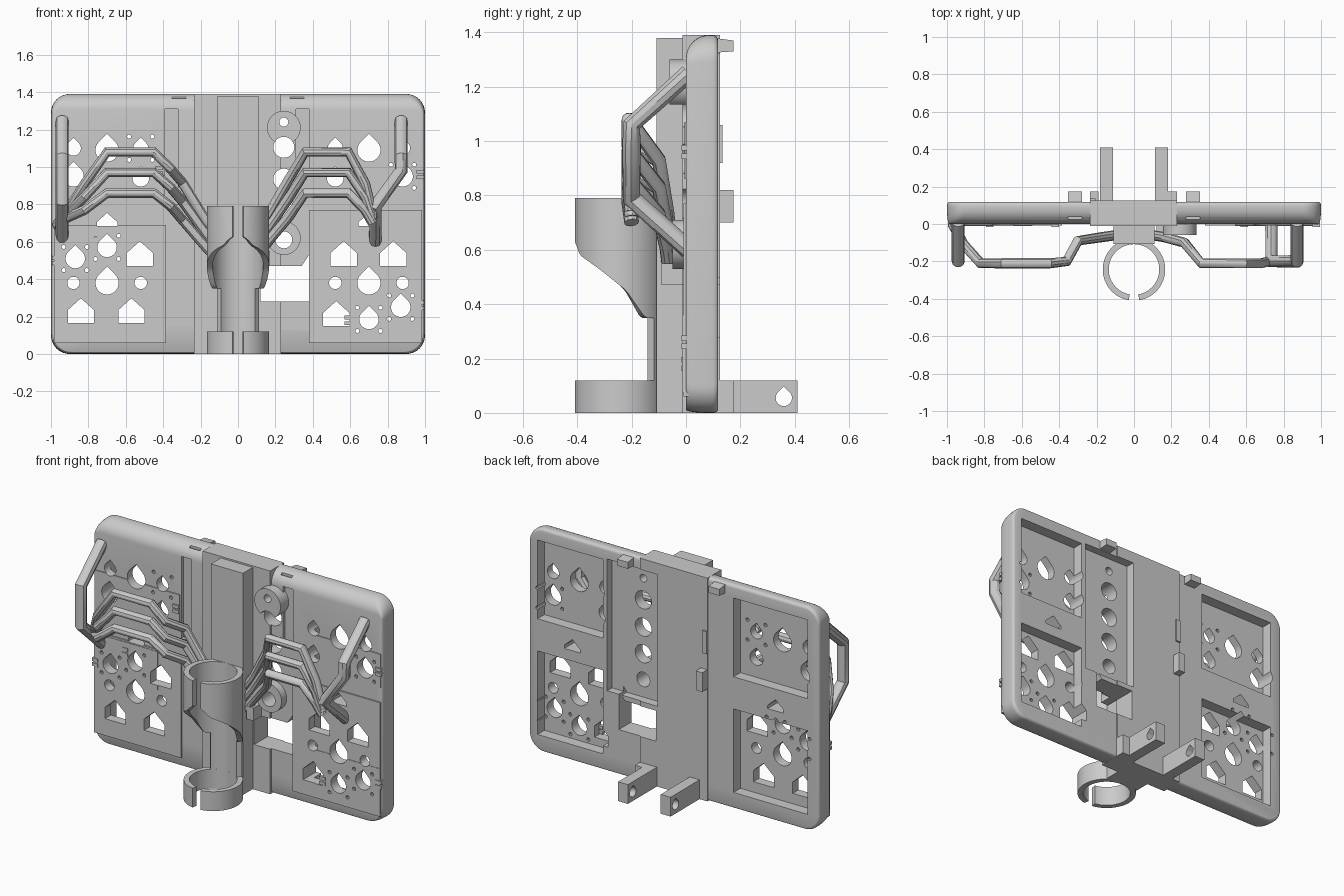
import bpy, bmesh, math

if "Cube" in bpy.data.objects:
    bpy.data.objects.remove(bpy.data.objects["Cube"])

grey = bpy.data.materials.new("plain_grey")
grey.use_nodes = True
grey.diffuse_color = (0.6, 0.6, 0.6, 1)
grey.node_tree.nodes["Principled BSDF"].inputs["Base Color"].default_value = (0.6, 0.6, 0.6, 1)


def finish(name, bm):
    bmesh.ops.recalc_face_normals(bm, faces=bm.faces)
    me = bpy.data.meshes.new(name)
    bm.to_mesh(me)
    bm.free()
    me.materials.append(grey)
    ob = bpy.data.objects.new(name, me)
    bpy.context.scene.collection.objects.link(ob)
    return ob


def loft(bm, rings):
    """Join equal rings of points into a capped solid."""
    rows = [[bm.verts.new(p) for p in ring] for ring in rings]
    bm.faces.new(rows[0])
    bm.faces.new(rows[-1][::-1])
    for lo, hi in zip(rows, rows[1:]):
        for i in range(len(lo)):
            j = (i + 1) % len(lo)
            bm.faces.new((lo[i], hi[i], hi[j], lo[j]))


def solid(name, profiles, a, b, axis="y"):
    """Extrude profiles: (x, z) along y, or (y, z) along x."""
    bm = bmesh.new()
    for pts in profiles:
        loft(bm, [[(u, d, v) if axis == "y" else (d, u, v) for u, v in pts] for d in (a, b)])
    return finish(name, bm)


def rect(x0, x1, z0, z1):
    return [(x0, z0), (x1, z0), (x1, z1), (x0, z1)]


def rounded(x0, x1, z0, z1, r_low, r_top, steps=8):
    """Rounded rectangle, from lower left counter-clockwise."""
    pts = []
    corners = [(x0 + r_low, z0 + r_low, r_low), (x1 - r_low, z0 + r_low, r_low),
               (x1 - r_top, z1 - r_top, r_top), (x0 + r_top, z1 - r_top, r_top)]
    for k, (x, z, r) in enumerate(corners):
        for i in range(steps + 1):
            t = math.pi * (1 + k / 2 + i / steps / 2)
            pts.append((x + r * math.cos(t), z + r * math.sin(t)))
    return pts


def disc(x, z, r, n=32):
    return [(x + r * math.cos(2 * math.pi * i / n), z + r * math.sin(2 * math.pi * i / n)) for i in range(n)]


def teardrop(x, z, r, n=20):
    """Circle with a pointed roof."""
    arc = [math.radians(135 + 270 * i / n) for i in range(n + 1)]
    return [(x + r * math.cos(t), z + r * math.sin(t)) for t in arc] + [(x, z + r * 1.41)]


def house(x, z, w=0.07, h=0.07):
    return [(x - w, z), (x + w, z), (x + w, z + h), (x, z + h + w * 0.9), (x - w, z + h)]


def cut(ob, cutter):
    m = ob.modifiers.new("cut", "BOOLEAN")
    m.operation, m.object, m.solver = "DIFFERENCE", cutter, "EXACT"
    bpy.context.view_layer.objects.active = ob
    bpy.ops.object.modifier_apply(modifier=m.name)


def select(ob):
    bpy.ops.object.select_all(action="DESELECT")
    ob.select_set(True)
    bpy.context.view_layer.objects.active = ob


def smooth(ob):
    select(ob)
    bpy.ops.object.shade_smooth_by_angle(angle=math.radians(35))


# Cutters: through holes, rear pockets, rear strip, front grooves, top slits
holes = [house(x, z) for x, z in [(-.84, .165), (-.57, .165), (-.525, .47), (.525, .15), (.565, .47), (.83, .47)]]
for s in (-1, 1):
    holes += [disc(s * x, z, .033) for x, z in [(.88, .38), (.52, .38)]]
    holes += [teardrop(s * .7, 1.09, .062), teardrop(s * .7, .38, .062)]
    holes += [teardrop(s * .88, 1.1, .04), teardrop(s * .52, 1.1, .04)]
    holes += [teardrop(s * .88, .95, .055), teardrop(s * .52, .94, .045)]
    holes += [house(s * .7, .685, .055, .02)]
holes += [teardrop(-.87, .51, .052), teardrop(-.7, .57, .052), teardrop(.87, .25, .052), teardrop(.7, .185, .052)]
holes += [disc(.245, z, .056) for z in (1.105, .935, .77)] + [disc(.245, 1.24, .024), disc(.245, .61, .045)]
holes += [[(.12, .28), (.38, .28), (.38, .53), (.34, .47), (.12, .47)]]
# Screw holes around the round openings
for cx, cz in [(-.87, .51), (-.7, .57), (.87, .25), (.7, .185), (.88, .95), (-.52, 1.1)]:
    holes += [disc(cx + dx, cz + dz, .011, 10) for dx in (-.062, .062) for dz in (-.062, .062)]
hole_cutter = solid("hole_cutter", holes, -.2, .3)
pockets = [rect(x0, x1, z0, z1) for x0, x1 in ((-.92, -.41), (.49, .94)) for z0, z1 in ((.1, .62), (.82, 1.31))]
pocket_cutter = solid("pocket_cutter", pockets, .05, .3)
strip_cutter = solid("strip_cutter", [rect(.11, .46, .5, 1.32)], .07, .3)
groove_cutter = solid("groove_cutter", [rect(-.39, -.32, .8, 1.31), rect(.31, .38, .95, 1.31)], -.1, .02)
slit_cutter = solid("slit_cutter", [rect(s * .315 - .037, s * .315 + .037, 1.36, 1.5) for s in (-1, 1)], .025, .037)
cutters = [hole_cutter, pocket_cutter, strip_cutter, groove_cutter, slit_cutter]
for c in cutters:
    c.hide_render = True

# Main board: stacked outlines give a large top front round and small rear round
layers = []
for i in range(9):
    t = math.pi / 2 * i / 8
    layers.append((.085 * (1 - math.cos(t)), .085 * (1 - math.sin(t)), .012 * (1 - math.sin(t))))
for i in range(5):
    t = math.pi / 2 * i / 4
    layers.append((.098 + .02 * math.sin(t), .02 * (1 - math.cos(t)), .012 * (1 - math.cos(t))))
bm = bmesh.new()
loft(bm, [[(x, y, z) for x, z in rounded(-1 + side, 1 - side, side, 1.39 - top, .1, .1 - top * .9)]
          for y, top, side in layers])
board = finish("board", bm)
for c in (groove_cutter, slit_cutter, pocket_cutter, strip_cutter, hole_cutter):
    cut(board, c)
smooth(board)

# Central column
column = solid("column", [rect(-.235, .23, 0, 1.39)], -.012, .125)
for c in (strip_cutter, hole_cutter):
    cut(column, c)
solid("spine", [rect(-.11, .11, 0, 1.38)], -.108, 0)

# Front cover plates and raised pads
plates = [("right_cover", rect(-.985, -.385, .06, .69), -.009), ("left_cover", rect(.38, .985, .06, .77), -.009),
          ("right_pad", rect(-.985, -.545, .44, .68), -.012), ("left_pad", rect(.54, .985, .075, .36), -.012),
          ("left_upper_pad", rect(.54, .985, .86, 1.07), -.006), ("right_upper_pad", rect(-.985, -.4, .86, 1.07), -.006)]
for name, shape, front in plates:
    cut(solid(name, [shape], front, .01), hole_cutter)

# Small cable clips on the cover plates
for i, (x, z) in enumerate([(-.975, .5), (-.77, .62), (.59, .18), (.975, .26), (.975, .96), (-.42, .98)]):
    solid(f"cable_clip_{i + 1}", [rect(x - .02, x + .02, z - .025, z - .005), rect(x - .02, x + .02, z + .005, z + .025)], -.016, .005)

# Round bosses beside the spine
for name, z, depth in (("upper_boss", 1.21, -.06), ("lower_boss", .62, -.05)):
    boss = solid(name, [disc(.245, z, .09, 48)], depth, .02)
    cut(boss, hole_cutter)
    smooth(boss)
solid("pivot_hook", [rect(.12, .17, .47, .55)], -.09, .0)

# Rear clips, stop and legs
eye = solid("leg_eye_cutter", [teardrop(.36, .055, .03)], -1, 1, "x")
eye.hide_render = True
cutters.append(eye)
for s, side in ((1, "left"), (-1, "right")):
    solid(side + "_top_clip", [[(.1, 1.325), (.175, 1.33), (.175, 1.37), (.1, 1.38)]], s * .315 - .037, s * .315 + .037, "x")
    leg = solid(side + "_leg", [rect(.1, .41, 0, .12)], s * .147 - .034, s * .147 + .034, "x")
    cut(leg, eye)
solid("left_leg_foot", [rect(.1, .175, 0, .12)], .17, .23, "x")
solid("rear_stop", [rect(.1, .175, .7, .82)], -.235, -.19, "x")
solid("rear_latch", [rect(.1, .135, .92, 1.06)], -.235, -.205, "x")


# Ring holder: curved walls swept around the ring centre
def ring_wall(name, half_angle, bottom, top, n=64, r_in=.135, r_out=.167):
    """Wall centred on the rear of the ring; bottom is a function of y."""
    bm = bmesh.new()
    rings = []
    for i in range(n + 1):
        t = math.pi / 2 + half_angle * (2 * i / n - 1)
        low = bottom(-.243 + r_out * math.sin(t))
        rings.append([(r * math.cos(t), -.243 + r * math.sin(t), z)
                      for r, z in ((r_in, low), (r_out, low), (r_out, top), (r_in, top))])
    loft(bm, rings)
    smooth(finish(name, bm))


def cup_bottom(y):
    knots = [(-.42, .66), (-.39, .58), (-.32, .53), (-.22, .45), (-.15, .35), (0, .35)]
    for (y0, z0), (y1, z1) in zip(knots, knots[1:]):
        if y <= y1:
            return z0 + (z1 - z0) * (y - y0) / (y1 - y0)


ring_wall("lower_ring", math.pi - .17, lambda y: 0, .12)
ring_wall("upper_cup", math.pi - .17, cup_bottom, .79)
ring_wall("ring_back_trough", .73, lambda y: .1, .4, 24)


# Bent tubes
def tube(name, pts, r):
    cu = bpy.data.curves.new(name, "CURVE")
    cu.dimensions = "3D"
    cu.bevel_depth, cu.bevel_resolution, cu.use_fill_caps = r, 3, True
    sp = cu.splines.new("POLY")
    sp.points.add(len(pts) - 1)
    for p, co in zip(sp.points, pts):
        p.co = (*co, 1)
    cu.materials.append(grey)
    ob = bpy.data.objects.new(name, cu)
    bpy.context.scene.collection.objects.link(ob)
    select(ob)
    bpy.ops.object.convert(target="MESH")
    smooth(bpy.context.object)


# Three fingers on each side, stacked downward
for i in range(3):
    top, d = 1.08 - .11 * i, .07 * i
    tube(f"right_finger_{i + 1}", [(-.1, -.06, .64 - d), (-.17, -.07, .71 - d), (-.3, -.09, .92 - .1 * i), (-.36, -.2, .99 - .1 * i),
         (-.45, -.21, top), (-.7, -.21, top), (-.82, -.21, .91 - .07 * i), (-.91, -.11, .77 - .02 * i), (-.97, 0, .69)], .027)
    tube(f"left_finger_{i + 1}", [(.1, -.06, .66 - d), (.16, -.07, .74 - d), (.27, -.1, .93 - .1 * i),
         (.36, -.21, top), (.59, -.21, top), (.68, -.21, .91 - .07 * i), (.72, -.2, .74 - .02 * i)], .027)

# Thumb bars
tube("right_thumb", [(-.94, .01, 1.25), (-.94, -.2, 1.06), (-.94, -.2, .81), (-.94, .01, .62)], .035)
tube("left_thumb", [(.872, .01, 1.25), (.872, -.2, 1.06), (.872, -.2, .98), (.735, -.2, .79), (.735, .01, .6)], .035)

for c in cutters:
    bpy.data.objects.remove(c)
